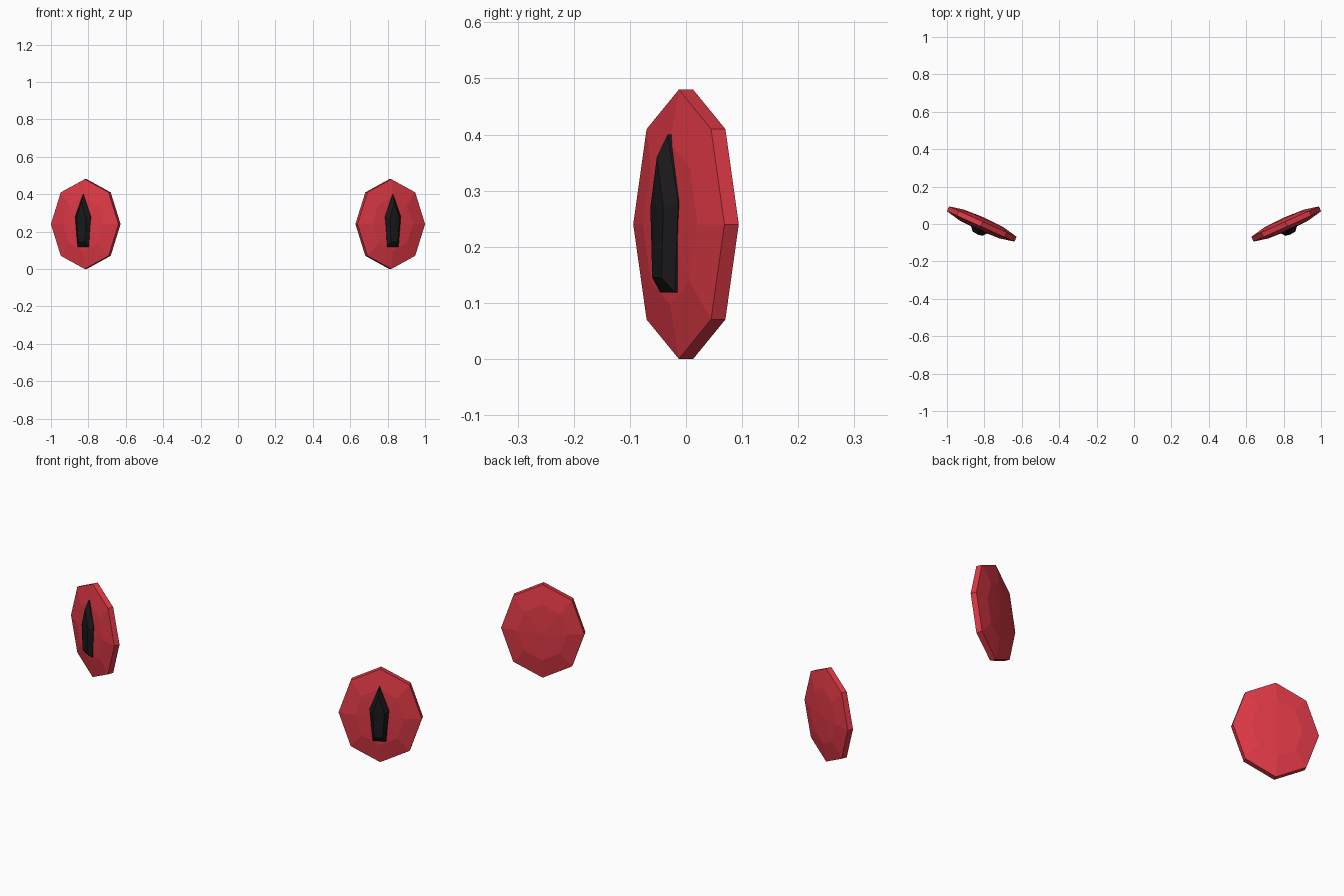
import bpy, bmesh, math
from mathutils import Matrix, Vector

if "Cube" in bpy.data.objects:
    bpy.data.objects.remove(bpy.data.objects["Cube"])

TILT = math.atan2(0.081, 0.18)
CENTRE = Vector((0.814, 0, 0.24))


def material(name, color):
    m = bpy.data.materials.new(name)
    m.diffuse_color = color
    m.use_nodes = True
    m.node_tree.nodes["Principled BSDF"].inputs["Base Color"].default_value = m.diffuse_color
    return m


red = material("red", (0.72, 0.04, 0.06, 1))
black = material("black", (0.01, 0.009, 0.011, 1))


def loft(name, rings, mat, side, tip_front=None, tip_back=None):
    """Skin rings of (u, depth, z) points; depth points out of the front."""
    bm = bmesh.new()
    place = Matrix.Translation(CENTRE) @ Matrix.Rotation(TILT, 4, 'Z')

    def vert(p):
        v = place @ Vector((p[0], -p[1], p[2]))
        v.x *= side
        return bm.verts.new(v)

    loops = [[vert(p) for p in r] for r in rings]
    n = len(loops[0])
    for a, b in zip(loops, loops[1:]):
        for i in range(n):
            j = (i + 1) % n
            bm.faces.new((a[i], a[j], b[j], b[i]))
    for loop, tip in ((loops[0], tip_back), (loops[-1], tip_front)):
        if tip:
            t = vert(tip)
            for i in range(n):
                bm.faces.new((loop[i], loop[(i + 1) % n], t))
        else:
            bm.faces.new(loop)
    bmesh.ops.recalc_face_normals(bm, faces=bm.faces)
    me = bpy.data.meshes.new(name)
    bm.to_mesh(me)
    bm.free()
    me.materials.append(mat)
    ob = bpy.data.objects.new(name, me)
    bpy.context.collection.objects.link(ob)


def octagon(k, depth):
    return [(0.198 * k * math.cos(i * math.pi / 4), depth,
             0.24 * k * math.sin(i * math.pi / 4)) for i in range(8)]


# pupil outline, pointed at the top, and its smaller front outline
outer = [(0, 0.16), (0.046, 0.04), (0.032, -0.122), (-0.032, -0.122), (-0.046, 0.04)]
inner = [(0, 0.12), (0.028, 0.03), (0.02, -0.095), (-0.02, -0.095), (-0.028, 0.03)]

for label, side in (("right", 1), ("left", -1)):
    # faceted disc with a flat rim and shallow domes on both sides
    loft(label + "_eye_disc",
         [octagon(0.6, -0.031), octagon(1, -0.014), octagon(1, 0.014), octagon(0.6, 0.031)],
         red, side, (0, 0.037, 0), (0, -0.037, 0))
    # raised pupil with bevelled front
    loft(label + "_pupil",
         [[(u, 0.02, z) for u, z in outer],
          [(u, 0.036, z) for u, z in outer],
          [(u, 0.057, z) for u, z in inner]],
         black, side, (0, 0.06, 0.02))
